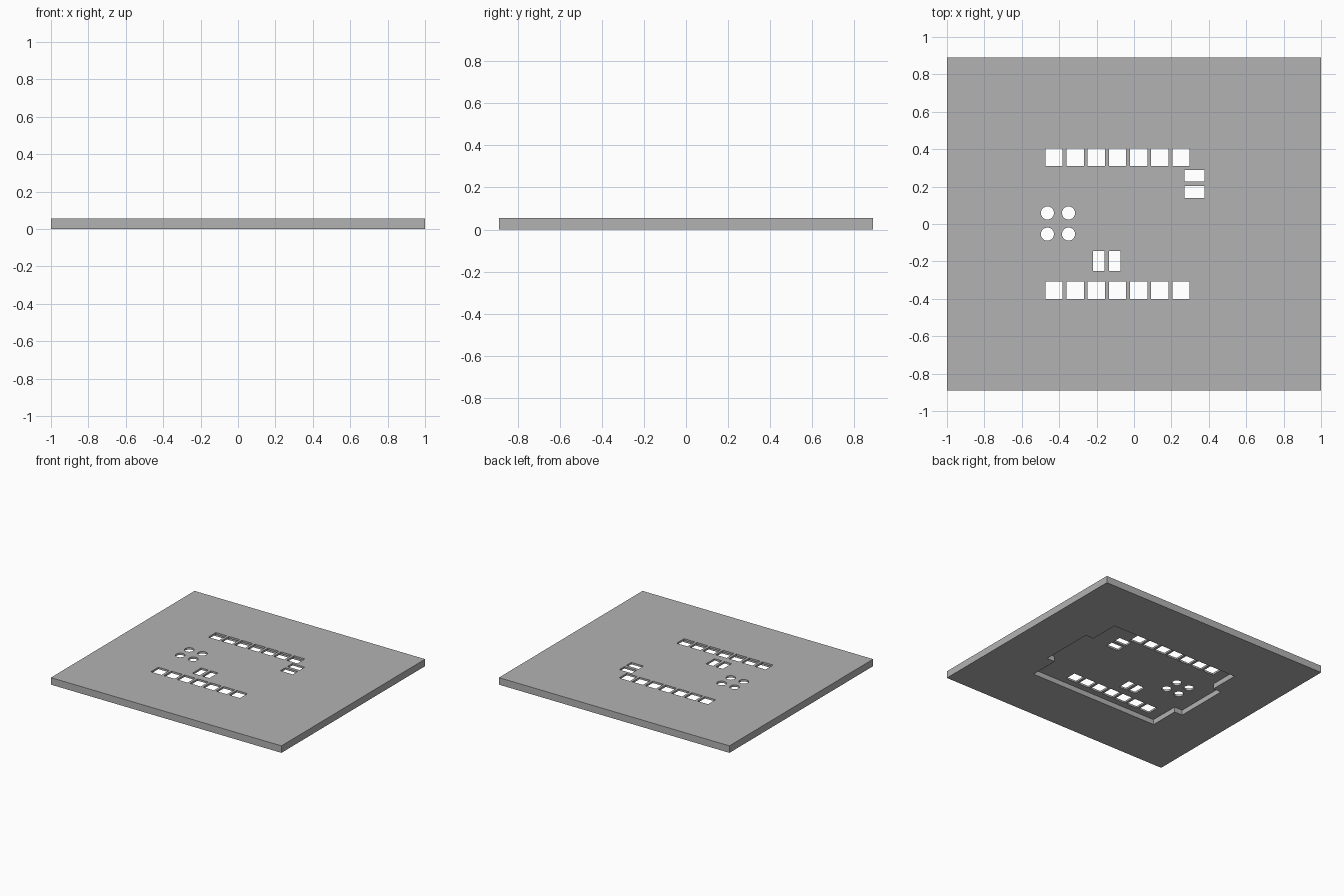
import bpy
import bmesh
from math import cos, sin, pi, radians

if "Cube" in bpy.data.objects:
    bpy.data.objects.remove(bpy.data.objects["Cube"], do_unlink=True)

HALF_X, HALF_Y, HEIGHT = 1.0, 0.89, 0.055
POCKET_DEPTH = 0.04


def rectangle(x, y, w, h):
    return [(x - w / 2, y - h / 2), (x + w / 2, y - h / 2),
            (x + w / 2, y + h / 2), (x - w / 2, y + h / 2)]


def circle(x, y, r, n=32):
    return [(x + r * cos(2 * pi * i / n), y + r * sin(2 * pi * i / n)) for i in range(n)]


def prisms(name, outlines, z0, z1):
    """One object made of upright prisms, one per outline."""
    bm = bmesh.new()
    for outline in outlines:
        face = bm.faces.new([bm.verts.new((x, y, z0)) for x, y in outline])
        top = bmesh.ops.extrude_face_region(bm, geom=[face])["geom"]
        moved = [v for v in top if isinstance(v, bmesh.types.BMVert)]
        bmesh.ops.translate(bm, verts=moved, vec=(0, 0, z1 - z0))
    bmesh.ops.recalc_face_normals(bm, faces=bm.faces)
    mesh = bpy.data.meshes.new(name)
    bm.to_mesh(mesh)
    bm.free()
    obj = bpy.data.objects.new(name, mesh)
    bpy.context.collection.objects.link(obj)
    return obj


def cut(target, cutter):
    cutter.hide_render = True
    mod = target.modifiers.new(cutter.name, "BOOLEAN")
    mod.operation = "DIFFERENCE"
    mod.solver = "EXACT"
    mod.object = cutter
    bpy.ops.object.modifier_apply(modifier=mod.name)
    bpy.data.objects.remove(cutter, do_unlink=True)


# Flat cover plate
plate = prisms("cover_plate", [rectangle(0, 0, 2 * HALF_X, 2 * HALF_Y)], 0, HEIGHT)
grey = bpy.data.materials.new("plain grey")
grey.use_nodes = True
grey.diffuse_color = (0.45, 0.45, 0.45, 1)
grey.node_tree.nodes["Principled BSDF"].inputs["Base Color"].default_value = grey.diffuse_color
plate.data.materials.append(grey)
bpy.ops.object.select_all(action="DESELECT")
plate.select_set(True)
bpy.context.view_layer.objects.active = plate

# Underside pocket: a rectangle with a shallow tab on each end
bx, by, tx, ty = 0.56, 0.45, 0.63, 0.215
quarter = [(tx, ty), (bx, ty), (bx, by)]
right_half = [(x, -y) for x, y in reversed(quarter)] + quarter
pocket = right_half + [(-x, -y) for x, y in right_half]
cut(plate, prisms("pocket_cutter", [pocket], -0.05, POCKET_DEPTH))

# Two rows of square windows
holes = [rectangle(-0.428 + 0.1132 * i, y, 0.093, 0.093)
         for i in range(7) for y in (-0.355, 0.357)]
# Slot pairs
holes += [rectangle(0.323, y, 0.107, 0.062) for y in (0.171, 0.258)]
holes += [rectangle(x, -0.197, 0.062, 0.107) for x in (-0.188, -0.103)]
# Four round holes
holes += [circle(x, y, 0.035) for x in (-0.463, -0.35) for y in (-0.054, 0.059)]
cut(plate, prisms("hole_cutter", holes, 0.02, 0.1))

bpy.ops.object.shade_smooth_by_angle(angle=radians(30))
